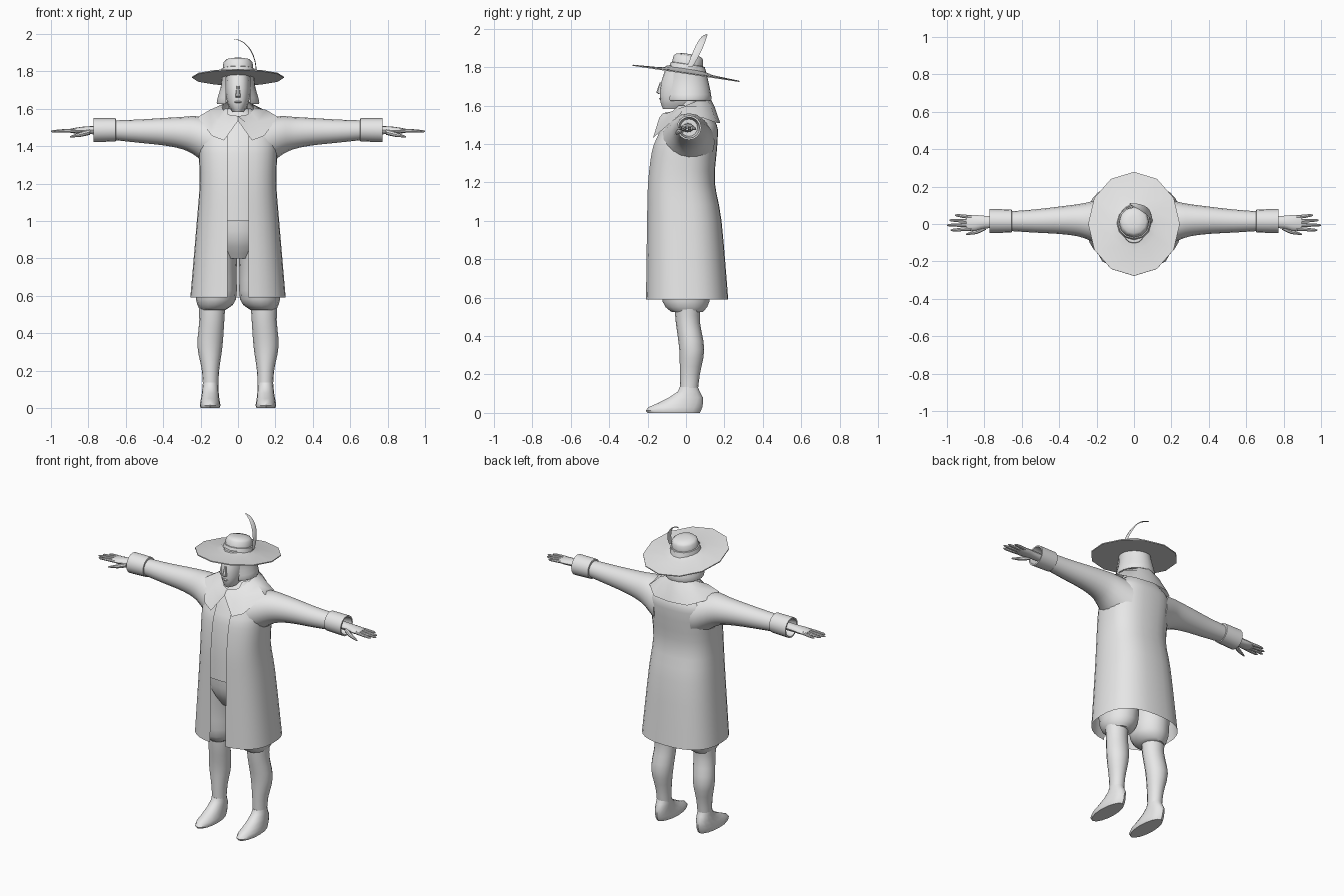
import bpy, bmesh, math
from mathutils import Matrix, Vector

cube = bpy.data.objects.get("Cube")
if cube:
    bpy.data.objects.remove(cube)

grey = bpy.data.materials.new("plain_grey")
grey.use_nodes = True
grey.diffuse_color = (0.8, 0.8, 0.8, 1)
grey.node_tree.nodes["Principled BSDF"].inputs["Base Color"].default_value = (0.8, 0.8, 0.8, 1)


def skin(name, rows, closed=True, caps=True, angle=40):
    """Join rows of points into one smooth-shaded surface."""
    bm = bmesh.new()
    grid = [[bm.verts.new(point) for point in row] for row in rows]
    count = len(grid[0])
    for low, high in zip(grid, grid[1:]):
        for i in range(count if closed else count - 1):
            j = (i + 1) % count
            bm.faces.new((low[i], low[j], high[j], high[i]))
    if caps and closed:
        bm.faces.new(grid[0])
        bm.faces.new(grid[-1])
    bmesh.ops.recalc_face_normals(bm, faces=bm.faces[:])
    mesh = bpy.data.meshes.new(name)
    bm.to_mesh(mesh)
    bm.free()
    mesh.materials.append(grey)
    obj = bpy.data.objects.new(name, mesh)
    bpy.context.scene.collection.objects.link(obj)
    bpy.ops.object.select_all(action='DESELECT')
    obj.select_set(True)
    bpy.context.view_layer.objects.active = obj
    bpy.ops.object.shade_smooth_by_angle(angle=math.radians(angle))
    return obj


def ease(rings, steps):
    """Add rings between the given ones along a smooth curve."""
    result = []
    for i in range(len(rings) - 1):
        before, start = rings[max(i - 1, 0)], rings[i]
        end, after = rings[i + 1], rings[min(i + 2, len(rings) - 1)]
        for k in range(steps):
            t = k / steps
            result.append([
                b + t / 2 * (c - a + t * (2 * a - 5 * b + 4 * c - d + t * (3 * (b - c) + d - a)))
                for a, b, c, d in zip(before, start, end, after)])
    return result + [rings[-1]]


def bend(value, power):
    return math.copysign(abs(value) ** power, value)


def loft(name, rings, along='z', sides=16, steps=3, gap=0, power=1, mirror=1, angle=40):
    """Oval rings (x, y, z, radius, second radius); gap leaves the front open."""
    rings = [ring if len(ring) > 4 else (*ring, ring[3]) for ring in rings]
    rows = []
    for x, y, z, wide, deep in ease(rings, steps):
        start = math.asin((gap / wide) ** (1 / power))
        row = []
        for i in range(sides + 1 if gap else sides):
            turn = start + (2 * math.pi - 2 * start) * i / sides
            a = wide * bend(math.sin(turn), power)
            b = -deep * bend(math.cos(turn), power)
            offset = (a, b, 0) if along == 'z' else (0, a, b)
            point = Vector((x, y, z)) + Vector(offset)
            point.x *= mirror
            row.append(point)
        rows.append(row)
    return skin(name, rows, closed=not gap, angle=angle)


# Long coat open down the front, with a waistcoat just inside it
coat = [(0, .005, .59, .255, .215), (0, -.01, 1, .22, .195), (0, -.025, 1.2, .205, .175),
        (0, -.01, 1.36, .21, .17), (0, .005, 1.43, .21, .16), (0, .02, 1.5, .19, .14),
        (0, .02, 1.6, .07, .08)]
loft("coat", coat, sides=30, gap=.055, power=.8)
inset = .012
waistcoat = [(x, y, z, wide - inset, deep - inset) for x, y, z, wide, deep in coat[1:]]
loft("waistcoat", waistcoat, sides=24, power=.85)
loft("breeches_seat", [(0, -.01, .8, .1), (0, -.01, .9, .17, .16), (0, -.015, 1.03, .19, .17)])

# Wide collar: an oval neckline, a raised middle and a pointed hem, front to back
hem = [(0, -.14, 1.535), (.075, -.172, 1.43), (.14, -.145, 1.455), (.215, -.03, 1.555),
       (.2, .09, 1.535), (.12, .16, 1.51), (0, .178, 1.51)]
neckline = []
for i in range(len(hem)):
    turn = math.pi * i / (len(hem) - 1)
    neckline.append((.085 * math.sin(turn), .01 - .11 * math.cos(turn), 1.605 - .045 * math.cos(turn)))
lift = Vector((0, 0, .014))
middle = [(Vector(a) + Vector(b)) / 2 + lift for a, b in zip(neckline, hem)]


def both_halves(row):
    return [tuple(p) for p in row] + [(-p[0], p[1], p[2]) for p in row[-2:0:-1]]


skin("collar", [both_halves(row) for row in (neckline, middle, hem)], caps=False)

# Neck, head, face and long hair
loft("neck", [(0, .01, 1.5, .055), (0, .01, 1.65, .05)], steps=1)
loft("head", [(0, -.045, 1.583, .03, .075), (0, -.03, 1.63, .057, .105),
              (0, -.015, 1.71, .067, .117), (0, -.01, 1.81, .06, .09)], sides=18, power=.85)
loft("nose", [(0, -.13, 1.66, .014, .012), (0, -.13, 1.668, .015, .025),
              (0, -.128, 1.72, .007, .009)], sides=8, steps=1)
loft("mouth", [(0, -.125, 1.636 + rise, .022 - abs(rise), .016 - abs(rise))
               for rise in (-.008, 0, .008)], sides=10, steps=1)
loft("hair", [(0, .01, 1.625, .1, .105), (0, .013, 1.635, .115, .12),
              (0, .01, 1.72, .092, .108), (0, 0, 1.8, .085, .098)], sides=18, gap=.064)

# Hat tipped back: twelve-sided brim and rounded crown
brim_wide, brim_deep = .245, .281
hat = loft("hat", [(0, 0, 0, .07), (0, 0, 0, brim_wide, brim_deep),
                   (0, 0, .006, brim_wide, brim_deep), (0, 0, .014, .13, .14),
                   (0, 0, .026, .092), (0, 0, .05, .087), (0, 0, .052, .081),
                   (0, 0, .085, .078), (0, 0, .098, .065), (0, 0, .105, .03)],
           sides=12, steps=1, angle=50)
hat.matrix_world = Matrix.Translation((0, 0, 1.765)) @ Matrix.Rotation(-.15, 4, 'X')

# Feather: a thin blade rising and curling over the crown
blade = []
for i in range(10):
    t = i / 9
    turn = t * math.pi / 2
    x, z = .12 * math.cos(turn) - .025, 1.8 + .17 * math.sin(turn)
    front = .005 + .1 * t
    width = .008 + .034 * math.sin(math.pi * (.2 + .8 * t))
    blade.append([(x, front, z), (x + .004, front + width / 2, z + .002), (x, front + width, z)])
skin("feather", blade, closed=False)

for label, side in (("left_", 1), ("right_", -1)):
    # Sleeve and turned-back cuff
    loft(label + "sleeve", [(.13, .01, 1.41, .14), (.23, .015, 1.455, .105),
                            (.3, .02, 1.47, .086), (.4, .02, 1.477, .073),
                            (.53, .016, 1.48, .062), (.67, .015, 1.485, .052)],
         along='x', mirror=side)
    loft(label + "cuff", [(.652, .015, 1.485, .045), (.654, .016, 1.487, .062),
                          (.772, .016, 1.485, .064), (.772, .016, 1.485, .055),
                          (.7, .015, 1.485, .045)], along='x', steps=1, mirror=side)

    # Hand with four tapering fingers and a thumb
    loft(label + "palm", [(.7, .01, 1.485, .03, .024), (.8, .01, 1.485, .034, .021),
                          (.85, .006, 1.483, .042, .018), (.895, .006, 1.482, .04, .011)],
         along='x', sides=12, mirror=side)
    fingers = (("index", .98), ("middle", 1), ("ring", .987), ("little", .957))
    for i, (finger, tip) in enumerate(fingers):
        y = .021 * i - .026
        fan = y / 4
        loft(label + finger + "_finger",
             [(.87, y, 1.483, .01), ((.87 + tip) / 2, y + fan / 2, 1.481, .0095),
              (tip - .012, y + fan, 1.479, .007), (tip, y + fan, 1.479, .003)],
             along='x', sides=8, steps=1, mirror=side)
    loft(label + "thumb", [(.79, -.015, 1.476, .015), (.84, -.04, 1.463, .013),
                           (.897, -.055, 1.45, .004)], along='x', sides=8, mirror=side)

    # Breeches gathered below the knee
    loft(label + "breeches_leg", [(.132, .006, .525, .067, .08), (.118, 0, .58, .107, .122),
                                  (.115, 0, .75, .108, .135), (.09, 0, .93, .095, .15)],
         mirror=side)

    # Stockinged leg and shoe
    loft(label + "leg", [(.146, .015, .1, .041, .045), (.147, .02, .2, .046, .052),
                         (.15, .03, .33, .067, .065), (.14, .01, .47, .067, .063),
                         (.14, .008, .56, .072, .068)], mirror=side)
    loft(label + "shoe", [(.149, -.064, 0, .051, .136), (.149, -.066, .012, .055, .144),
                          (.149, -.055, .03, .053, .14), (.149, -.03, .05, .049, .118),
                          (.148, 0, .08, .045, .088), (.147, .014, .11, .043, .058),
                          (.147, .015, .135, .041, .047)], steps=1, mirror=side)
